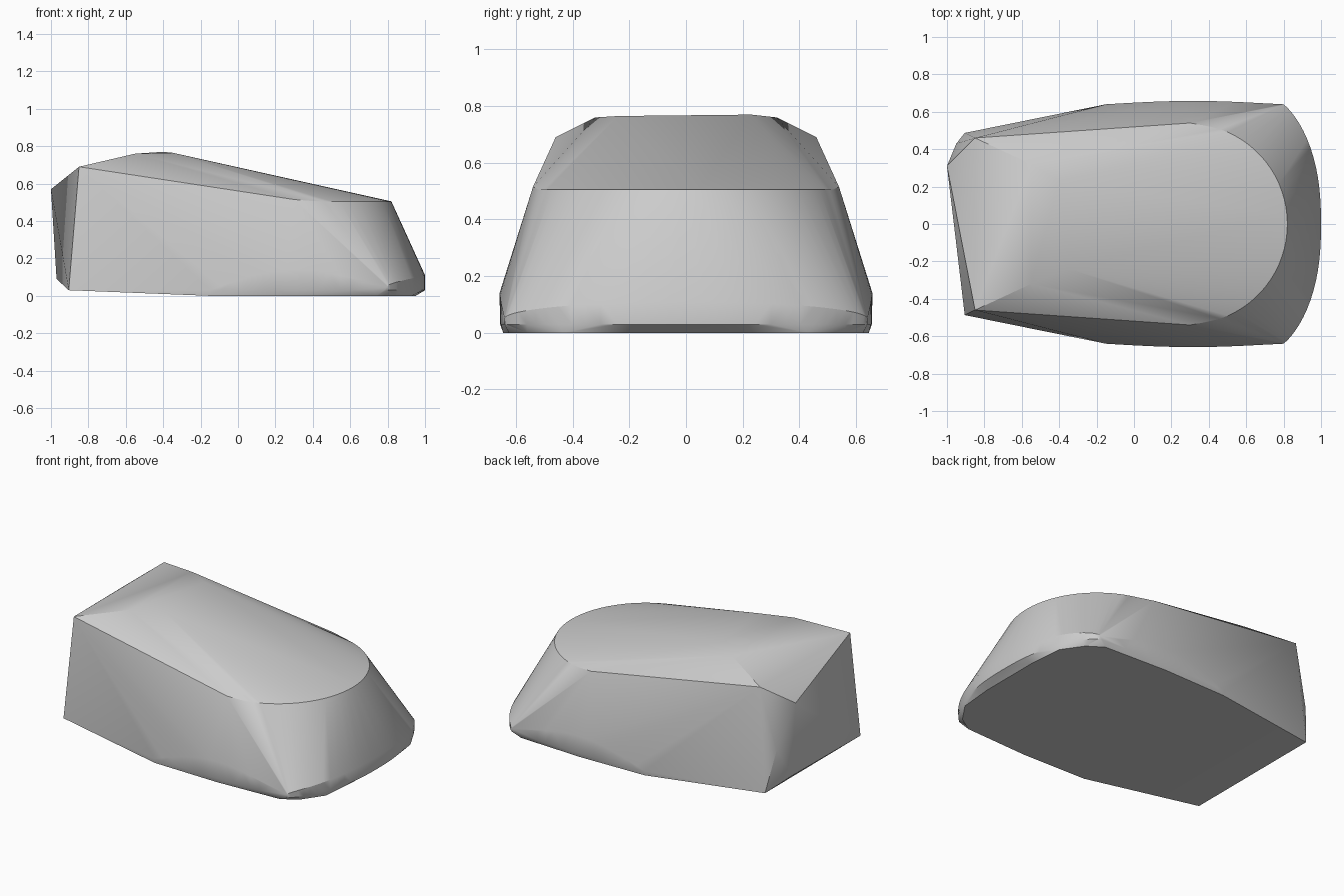
import bpy, bmesh, math

cube = bpy.data.objects.get("Cube")
if cube:
    bpy.data.objects.remove(cube, do_unlink=True)

grey = bpy.data.materials.new("plain_grey")
grey.use_nodes = True
colour = (0.6, 0.6, 0.6, 1)
grey.diffuse_color = colour
grey.node_tree.nodes["Principled BSDF"].inputs["Base Color"].default_value = colour

points = []


def both(x, y, z):
    """Add a point and its mirror across the centre line."""
    points.extend([(x, y, z), (x, -y, z)])


# Roof ridge and shoulders
points += [(-0.40, 0.23, 0.77), (-0.35, -0.24, 0.765)]
both(-0.55, 0.32, 0.76)
both(-0.85, 0.46, 0.69)

# Rounded level rim at the low end of the roof
both(0.30, 0.54, 0.515)
for i in range(33):
    a = math.radians(-76 + 152 * i / 32)
    points.append((0.29 + 0.53 * math.cos(a), 0.535 * math.sin(a), 0.505))

# Skewed flat end
points += [(-1.0, 0.31, 0.57), (-0.97, 0.31, 0.09), (-0.95, 0.43, 0.3)]
both(-0.905, 0.487, 0.03)

# Bulging side skirts, crowned upper edge over a low lower edge
for i in range(17):
    t = i / 16
    bow = math.sin(math.pi * t)
    x = -0.15 + 0.93 * t
    both(x, 0.64 + 0.018 * bow, 0.03 + 0.11 * bow)
    both(x, 0.64 + 0.016 * bow, 0.03)

# Rounded nose skirt
for i in range(17):
    t = i / 16
    y = 0.64 * math.sin(t * math.pi / 2)
    x = 0.78 + 0.22 * (1 - (y / 0.65) ** 2.4) ** 0.75
    both(x, y, 0.05 + 0.06 * math.cos(t * math.pi / 2))
    both(x, y * 0.995, 0.03)

# Flat underside
for x, y in ((-0.15, 0.635), (0.3, 0.645), (0.74, 0.625), (0.84, 0.56), (0.93, 0.43), (0.95, 0.2)):
    both(x, y, 0)

# Wrap the outlines in one convex shell
bm = bmesh.new()
for p in points:
    bm.verts.new(p)
bmesh.ops.remove_doubles(bm, verts=bm.verts, dist=0.002)
hull = bmesh.ops.convex_hull(bm, input=bm.verts)
spare = {v for v in hull["geom_interior"] + hull["geom_unused"] if isinstance(v, bmesh.types.BMVert)}
bmesh.ops.delete(bm, geom=list(spare), context="VERTS")
bmesh.ops.recalc_face_normals(bm, faces=bm.faces)
mesh = bpy.data.meshes.new("shell_body")
bm.to_mesh(mesh)
bm.free()
body = bpy.data.objects.new("shell_body", mesh)
bpy.context.collection.objects.link(body)
mesh.materials.append(grey)

# Smooth skin with crisp rims
bpy.ops.object.select_all(action="DESELECT")
body.select_set(True)
bpy.context.view_layer.objects.active = body
bpy.ops.object.shade_smooth_by_angle(angle=math.radians(30))
